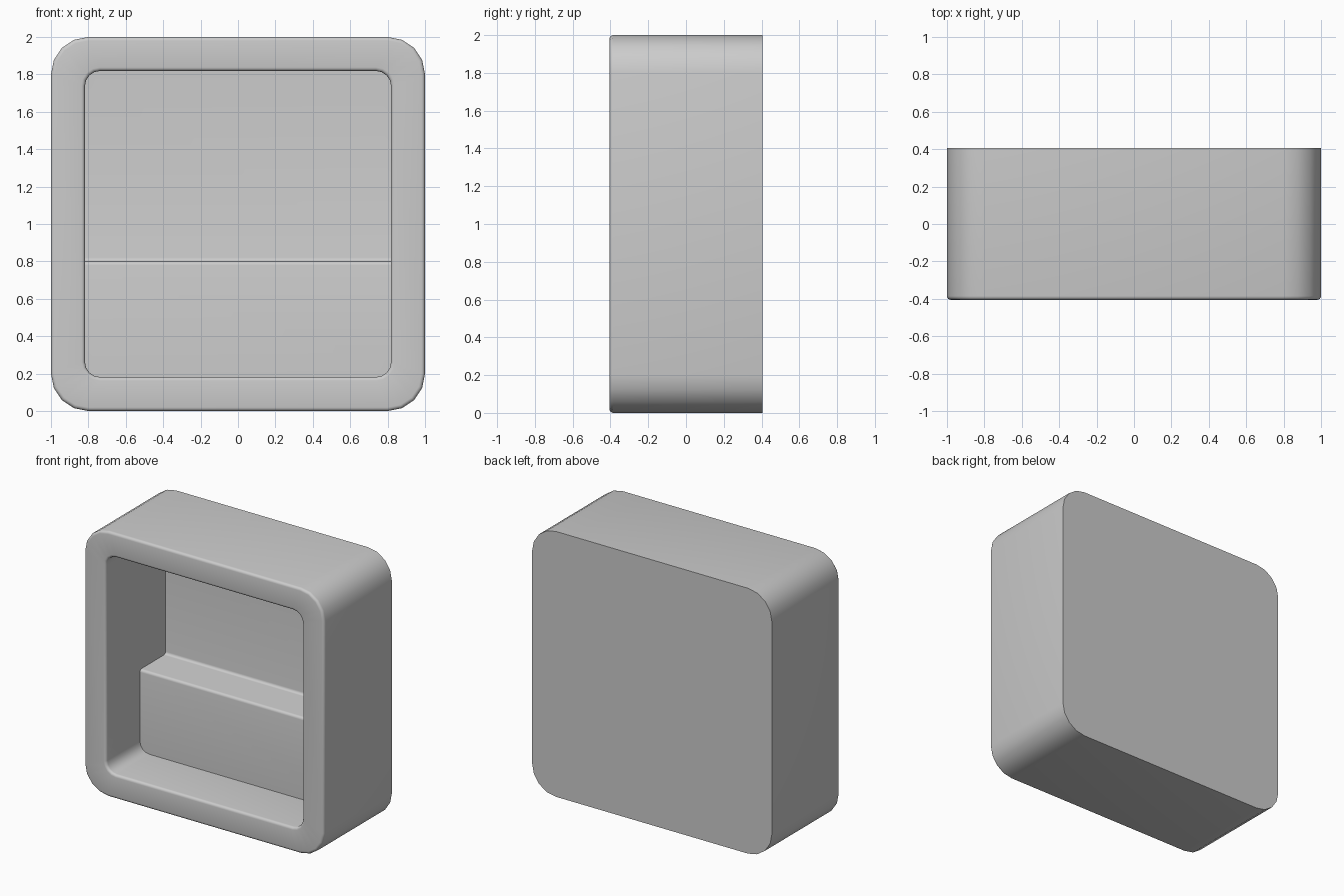
import bpy, bmesh
from math import sin, cos, pi, radians

if "Cube" in bpy.data.objects:
    bpy.data.objects.remove(bpy.data.objects["Cube"])

N = 4              # segments per rounded corner
FRONT, BACK = -0.405, 0.405
R = 0.02           # small edge rounding
LEDGE_Z, LEDGE_Y, WALL_Y = 0.8, 0.0, 0.305

bm = bmesh.new()


def ring(half, rad, y_of):
    """Rounded square loop in the xz plane; y_of gives depth by corner index."""
    out = []
    for k, (sx, sz) in enumerate([(1, 1), (-1, 1), (-1, -1), (1, -1)]):
        for i in range(N + 1):
            a = (k + i / N) * pi / 2
            out.append(bm.verts.new((sx * (half - rad) + rad * cos(a), y_of(k),
                                     1 + sz * (half - rad) + rad * sin(a))))
    return out


def bridge(a, b, skip=()):
    n = len(a)
    for i in range(n):
        if i not in skip:
            bm.faces.new((a[i], a[(i + 1) % n], b[(i + 1) % n], b[i]))


# outer case with rounded front rim
rings = [ring(1.0, 0.2, lambda k: BACK)]
bm.faces.new(rings[0])
for i in range(N + 1):
    a = i / N * pi / 2
    d = R * (1 - cos(a))
    rings.append(ring(1 - d, 0.2 - d, lambda k: FRONT + R - R * sin(a)))
# inner rim edge
for i in range(N + 1):
    a = i / N * pi / 2
    d = R * (1 - sin(a))
    d = R - d
    d = R * (1 - sin(a))
    rings.append(ring(0.818 + d, 0.08 + d, lambda k: FRONT + R - R * cos(a)))
for a, b in zip(rings, rings[1:]):
    bridge(a, b)

# cavity walls: shallow below the ledge, deep above it
inner = rings[-1]
end = ring(0.818, 0.08, lambda k: WALL_Y if k < 2 else LEDGE_Y)
C = N + 1
left, right = 2 * C - 1, 4 * C - 1
bridge(inner, end, skip=(left, right))

# ledge profile: rounded nose, then fillet into the rear wall
prof = []
for i in range(N + 1):
    a = i / N * pi / 2
    prof.append((LEDGE_Y + R - R * cos(a), LEDGE_Z - R + R * sin(a)))
for i in range(N + 1):
    a = i / N * pi / 2
    prof.append((WALL_Y - R + R * sin(a), LEDGE_Z + R - R * cos(a)))
pl = [bm.verts.new((-0.818, y, z)) for y, z in prof]
pr = [bm.verts.new((0.818, y, z)) for y, z in prof]
for i in range(len(prof) - 1):
    bm.faces.new((pl[i], pr[i], pr[i + 1], pl[i + 1]))
bm.faces.new(end[2 * C:] + [pr[0], pl[0]])
bm.faces.new(end[:2 * C] + [pl[-1], pr[-1]])
bm.faces.new([inner[left], inner[left + 1], end[left + 1]] + pl + [end[left]])
bm.faces.new([inner[right], inner[0], end[0]] + pr[::-1] + [end[right]])

bmesh.ops.recalc_face_normals(bm, faces=bm.faces[:])
me = bpy.data.meshes.new("recessed_case")
bm.to_mesh(me)
bm.free()
case = bpy.data.objects.new("recessed_case", me)
bpy.context.collection.objects.link(case)
bpy.context.view_layer.objects.active = case
case.select_set(True)
bpy.ops.object.shade_smooth_by_angle(angle=radians(35))
